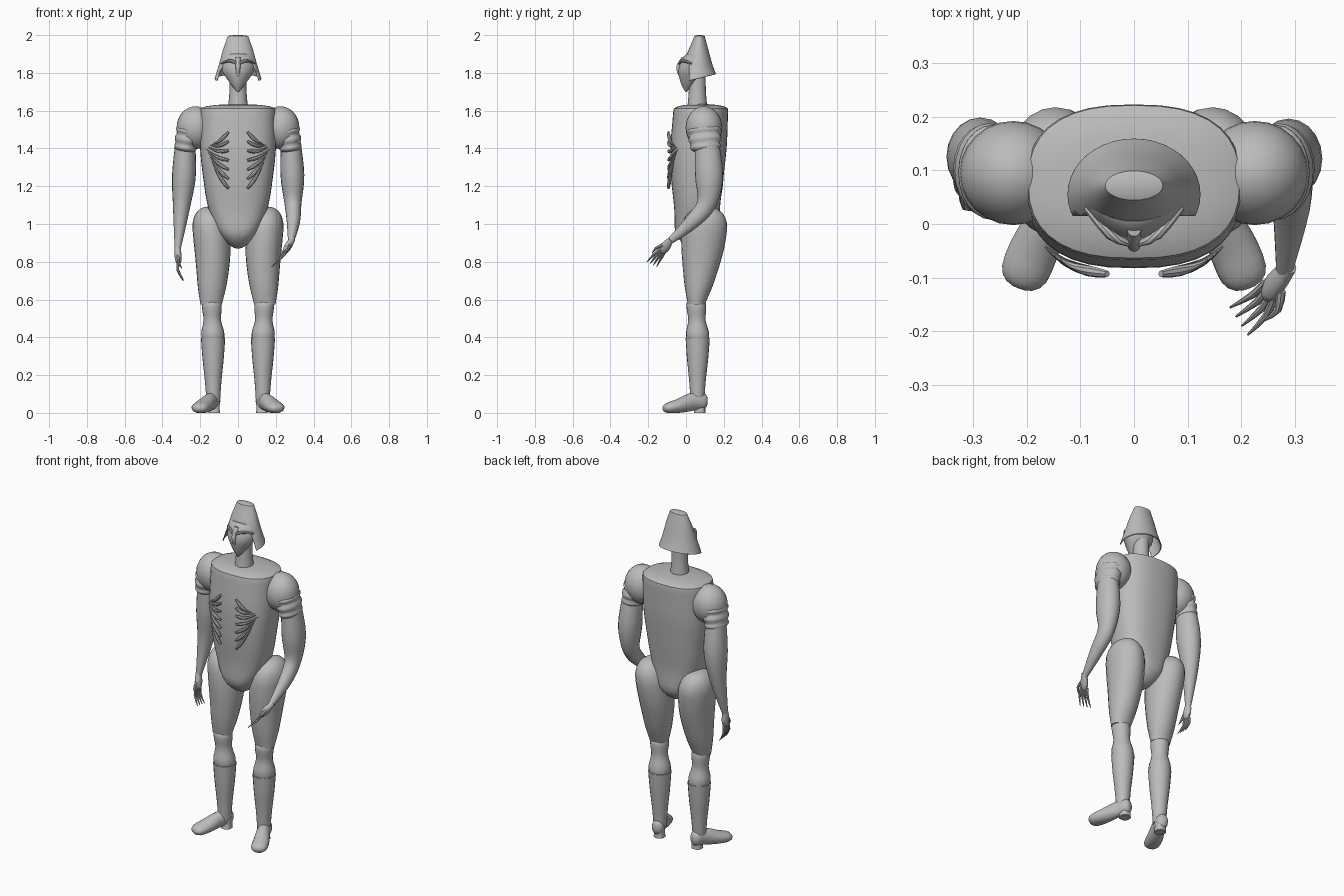
import bpy, bmesh, math
from mathutils import Vector

default_cube = bpy.data.objects.get("Cube")
if default_cube:
    bpy.data.objects.remove(default_cube, do_unlink=True)

grey = bpy.data.materials.new("plain_grey")
grey.use_nodes = True
colour = (.5, .5, .5, 1)
grey.diffuse_color = colour
grey.node_tree.nodes["Principled BSDF"].inputs["Base Color"].default_value = colour

made_objects = []
UP, SIDE = Vector((0, 0, 1)), Vector((1, 0, 0))


def finish(name, bm):
    """Turn a bmesh into a grey object."""
    bmesh.ops.recalc_face_normals(bm, faces=bm.faces[:])
    mesh = bpy.data.meshes.new(name)
    bm.to_mesh(mesh)
    bm.free()
    mesh.materials.append(grey)
    ob = bpy.data.objects.new(name, mesh)
    bpy.context.collection.objects.link(ob)
    made_objects.append(ob)
    return ob


def spline(values, t):
    """Catmull-Rom through evenly spaced numbers or vectors, t from 0 to 1."""
    last = len(values) - 1
    i = min(int(t * last), last - 1)
    f = t * last - i
    before, start, end, after = (values[max(0, min(last, i + k))] for k in (-1, 0, 1, 2))
    slope_in, slope_out = (end - before) / 2, (after - start) / 2
    ease = f * f * (3 - 2 * f)
    return (start * (1 - ease) + end * ease
            + slope_in * f * (1 - f) ** 2 - slope_out * f * f * (1 - f))


def dome(t, size):
    """Radius factor that rounds off an end over the given share of the length."""
    return math.sqrt(1 - (1 - t / size) ** 2) if t < size else 1


def loft(name, path, widths, depths=(1, 1), round_start=0, round_end=0, mirror=1,
         sides=20, steps=16, power=2, upright=False, floor=False):
    """Skin superelliptic sections along a path; depths are relative to the widths."""
    flip = Vector((mirror, 1, 1))
    path = [Vector(p) * flip for p in path]
    bm, rings = bmesh.new(), []
    for i in range(steps + 1):
        t = (1 - math.cos(math.pi * i / steps)) / 2
        centre = spline(path, t)
        ahead, behind = spline(path, min(t + .01, 1)), spline(path, max(t - .01, 0))
        axis = -UP if upright else (ahead - behind).normalized()
        across = (SIDE - axis * SIDE.dot(axis)).normalized()
        width = spline(widths, t) * dome(t, round_start) * dome(1 - t, round_end)
        width = max(width, .001)
        thick = axis.cross(across) * width * spline(depths, t)
        ring = []
        for k in range(sides):
            angle = math.tau * k / sides
            c, s = (math.copysign(abs(w) ** (2 / power), w)
                    for w in (math.cos(angle), math.sin(angle)))
            co = centre + across * width * c + thick * s
            if floor:
                co.z = max(co.z, 0)
            ring.append(bm.verts.new(co))
        rings.append(ring)
    for a, b in zip(rings, rings[1:]):
        for k in range(sides):
            bm.faces.new((a[k], a[k - 1], b[k - 1], b[k]))
    bm.faces.new(rings[0])
    bm.faces.new(rings[-1])
    return finish(name, bm)


def ball(name, centre, radii):
    bm = bmesh.new()
    bmesh.ops.create_uvsphere(bm, u_segments=24, v_segments=16, radius=1)
    for v in bm.verts:
        v.co = Vector(centre) + v.co * Vector(radii)
    return finish(name, bm)


def hand(label, wrist, direction, spread, curl):
    """Palm, four fanned fingers and a thumb."""
    wrist, curl = Vector(wrist), Vector(curl)
    along, fan = Vector(direction).normalized(), Vector(spread).normalized()
    middle, knuckles = wrist + along * .035, wrist + along * .07
    loft(label + "_palm", [wrist - along * .02, middle, knuckles + along * .01],
         [.015, .019, .012], [1, 1.4, 1.6], round_end=.2, sides=12, steps=8)
    for i in range(4):
        offset = fan * (i - 1.5) * .011
        base = knuckles - along * .01 + offset
        joint = base + along * .05 + offset / 2 - curl * .01
        tip = joint + along * .055 + offset / 2 + curl * .035
        loft(f"{label}_finger_{i + 1}", [base, joint, tip], [.008, .007, .002],
             sides=8, steps=6)
    base = middle + fan * .02
    joint = base + along * .035 + fan * .02
    loft(label + "_thumb", [base, joint, joint + along * .035 + curl * .02],
         [.009, .007, .002], sides=8, steps=6)


# Torso and neck
loft("torso", [(0, .08, 1.635), (0, .06, 1.25), (0, .06, .87)],
     [.2, .2, .2, .185, .163, .115, .03], [.72, .74, .75, .83, 1.5],
     round_start=.06, round_end=.05, sides=36, steps=28, power=2.5, upright=True)
loft("neck", [(0, .06, 1.82), (0, .06, 1.6)], [.045, .045, .055], upright=True)

# Face mask with a central ridge
loft("face_mask", [(0, .05, 1.91), (0, .035, 1.81), (0, 0, 1.7)],
     [.07, .087, .085, .045, .005], [.6, .8, .9, 1, 1],
     round_start=.1, sides=24, power=1.7, upright=True)
loft("nose_ridge", [(0, -.01, 1.885), (0, -.04, 1.83), (0, -.025, 1.77), (0, 0, 1.7)],
     [.013, .011, .003], sides=10, upright=True)

# Helmet, cut open at the face, with a sloping rim
helmet = loft("helmet", [(0, .072, 2), (0, .055, 1.77)], [.052, .09, .124], [.5, .72, .84],
              round_start=.03, sides=40, upright=True)
bm = bmesh.new()
bm.from_mesh(helmet.data)
bottom = min(bm.faces, key=lambda f: f.calc_center_median().z)
bmesh.ops.delete(bm, geom=[bottom], context='FACES')
opening = Vector((0, .015, 1.89))
for normal in (UP, Vector((0, 1, 0))):
    bmesh.ops.bisect_plane(bm, geom=bm.verts[:] + bm.edges[:] + bm.faces[:],
                           plane_co=opening, plane_no=normal)
centres = [(f, f.calc_center_median()) for f in bm.faces]
front = [f for f, c in centres if c.z < opening.z and c.y < opening.y]
bmesh.ops.delete(bm, geom=front, context='FACES')
for v in bm.verts:
    drop = max(opening.z - v.co.z, 0)
    v.co.z += 2 * (v.co.y - .06) * drop
bm.to_mesh(helmet.data)
bm.free()
shell = helmet.modifiers.new("shell", 'SOLIDIFY')
shell.thickness = .006

for mirror, side in ((1, "left"), (-1, "right")):
    loft(side + "_brow", [(.008, -.035, 1.85), (.045, -.02, 1.865), (.09, .03, 1.85)],
         [.008, .009, .005], mirror=mirror, sides=8, steps=8)

    # Ribs fanning out from the flank, following the chest
    for i in range(7):
        inner_z, outer_z = 1.488 - .05 * i, 1.42 - .003 * i - .002 * i * i
        reach = .115 - .009 * abs(i - 3)
        path = []
        for k in range(5):
            t = k / 4
            x = .05 + reach * t
            chest = (1 - (x / .195) ** 2.5) ** .4
            sag = .012 * math.sin(math.pi * t)
            path.append((x, .055 - .15 * chest, inner_z + (outer_z - inner_z) * t - sag))
        loft(f"{side}_rib_{i + 1}", path, [.006, .01, .009, .006, .002],
             mirror=mirror, sides=8, steps=8)

    # Shoulder and folded sleeve
    ball(side + "_shoulder", (.225 * mirror, .095, 1.51), (.1, .097, .113))
    loft(side + "_sleeve", [(.262, .095, 1.51), (.28, .105, 1.39)],
         [.055, .064, .057, .064, .057, .06, .05], [1.4, 1.35], mirror=mirror,
         sides=24, steps=24)

    # Thigh, knee with calf, and boot
    loft(side + "_thigh", [(.155, .105, 1.092), (.134, .085, .83), (.142, .055, .575)],
         [.085, .097, .093, .078, .057], [1.3, 1.25, 1.15, 1, .8], round_start=.25,
         mirror=mirror, sides=24, steps=20, upright=True)
    loft(side + "_knee", [(.14, .053, .6), (.132, .063, .38)],
         [.048, .052, .046, .061, .058], round_start=.15, mirror=mirror, upright=True)
    loft(side + "_boot", [(.132, .062, .395), (.131, .06, .06)],
         [.064, .057, .043, .036], mirror=mirror)
    loft(side + "_foot", [(.118, .112, .06), (.145, .04, .06), (.185, -.045, .035),
                          (.215, -.12, .022)],
         [.034, .036, .046, .045], [1.3, 1.3, .8, .6], round_start=.15, round_end=.2,
         mirror=mirror, floor=True)
    loft(side + "_heel", [(.126, .076, .07), (.126, .072, 0)], [.033, .028, .031],
         mirror=mirror, power=2.5, upright=True, steps=6)

# Left arm, bent forward
loft("left_arm", [(.278, .108, 1.46), (.288, .122, 1.26), (.291, .11, 1.11),
                  (.293, .03, 1.01), (.28, -.09, .905)],
     [.05, .063, .045, .035, .015], [1.2, 1.1], steps=24)
hand("left", (.28, -.09, .905), (-.45, -.55, -.7), (.45, -.7, .35), (-.4, 0, -.1))

# Right arm, hanging
loft("right_arm", [(-.278, .108, 1.46), (-.286, .125, 1.26), (-.3, .12, 1.08),
                   (-.32, .08, .86)],
     [.05, .063, .044, .015], [1.2, 1.1], steps=24)
hand("right", (-.32, .08, .865), (.08, -.12, -1), (0, -1, .1), (.7, 0, 0))

# Smooth shading with sharp creases kept
bpy.ops.object.select_all(action='DESELECT')
for ob in made_objects:
    ob.select_set(True)
bpy.context.view_layer.objects.active = made_objects[0]
bpy.ops.object.shade_smooth_by_angle(angle=math.radians(40))
